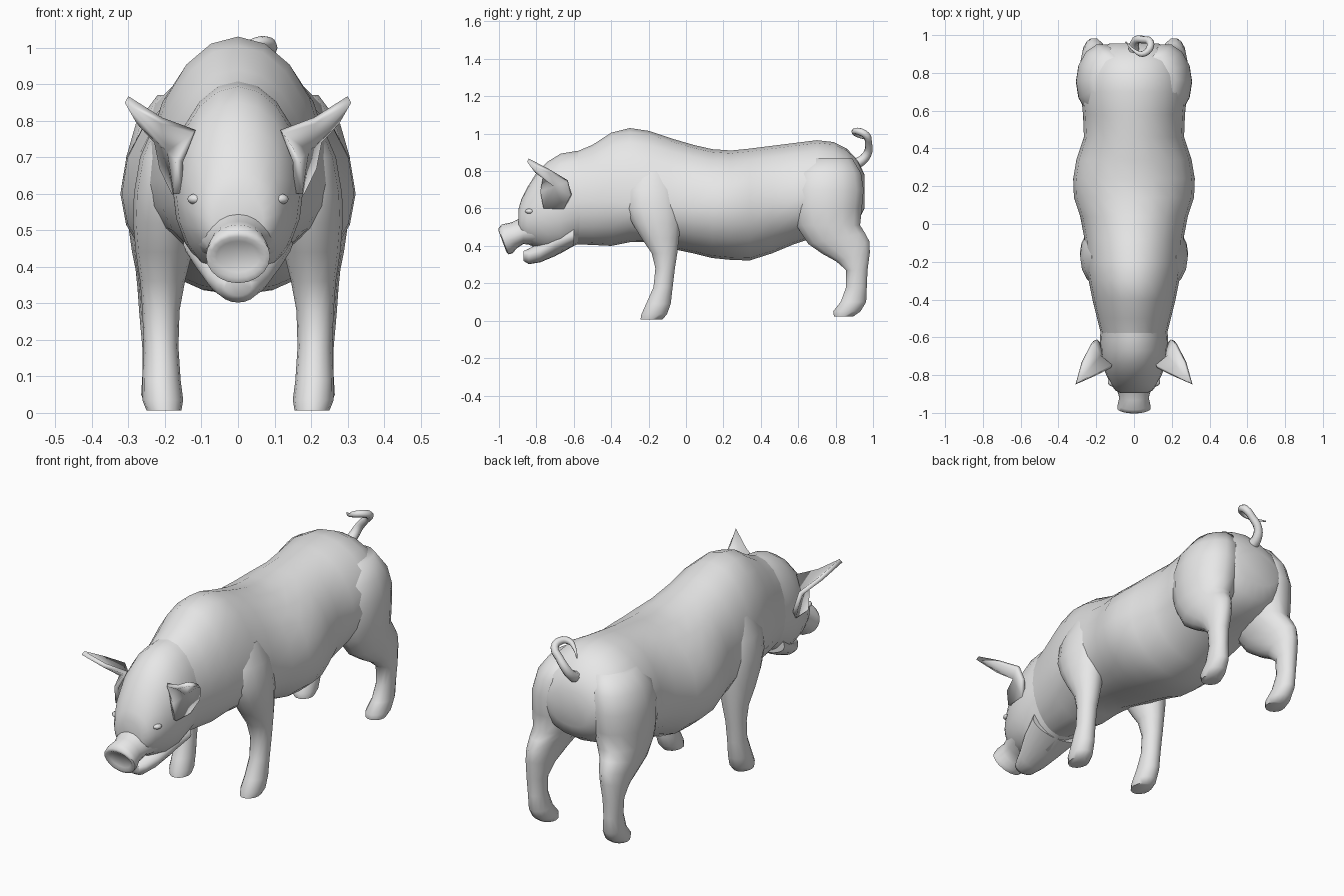
import bpy, bmesh
from math import sin, cos, pi, radians
from mathutils import Vector

cube = bpy.data.objects.get("Cube")
if cube:
    bpy.data.objects.remove(cube, do_unlink=True)

skin = bpy.data.materials.new("pale grey skin")
skin.use_nodes = True
GREY = (0.8, 0.8, 0.8, 1)
skin.diffuse_color = GREY
skin.node_tree.nodes["Principled BSDF"].inputs["Base Color"].default_value = GREY


def add_object(name, bm, angle=60):
    bmesh.ops.recalc_face_normals(bm, faces=bm.faces)
    mesh = bpy.data.meshes.new(name)
    bm.to_mesh(mesh)
    bm.free()
    mesh.materials.append(skin)
    obj = bpy.data.objects.new(name, mesh)
    bpy.context.collection.objects.link(obj)
    bpy.ops.object.select_all(action='DESELECT')
    obj.select_set(True)
    bpy.context.view_layer.objects.active = obj
    bpy.ops.object.shade_smooth_by_angle(angle=radians(angle))
    return obj


def loft(name, rings):
    """Skin a list of equal-length point rings and cap both ends."""
    bm = bmesh.new()
    loops = [[bm.verts.new(p) for p in ring] for ring in rings]
    n = len(loops[0])
    for a, b in zip(loops, loops[1:]):
        for i in range(n):
            j = (i + 1) % n
            bm.faces.new((a[i], a[j], b[j], b[i]))
    bm.faces.new(loops[0])
    bm.faces.new(loops[-1])
    return add_object(name, bm)


def body_ring(y, low, high, mid, width, lean=0, sides=20):
    """Upright egg-shaped section; lean tips it forward."""
    ring = []
    for i in range(sides):
        a = 2 * pi * i / sides
        dz = sin(a) * (high - mid if sin(a) > 0 else mid - low)
        ring.append(Vector((width * cos(a), y + lean * dz, mid + dz)))
    return ring


def leg_ring(side, z, front, back, inner, outer, tilt=0, sides=14):
    """Level oval section of a leg; tilt raises its back edge."""
    ring = []
    for i in range(sides):
        a = 2 * pi * i / sides
        x = (inner + outer) / 2 + (outer - inner) / 2 * cos(a)
        dy = (back - front) / 2 * sin(a)
        ring.append(Vector((side * x, (front + back) / 2 + dy, z + tilt * dy)))
    return ring


# Torso: y, underside, back line, widest height, half width
torso = [
    (-.62, .41, .89, .63, .165), (-.50, .405, .94, .64, .195),
    (-.40, .40, 1.005, .64, .22), (-.30, .42, 1.03, .63, .24),
    (-.20, .42, 1.015, .62, .255), (-.08, .385, .975, .61, .262),
    (.04, .36, .94, .60, .285), (.14, .335, .917, .60, .318),
    (.24, .325, .91, .60, .322), (.34, .322, .92, .60, .305),
    (.46, .36, .935, .62, .265), (.58, .41, .95, .64, .27),
    (.70, .45, .965, .67, .282), (.79, .47, .955, .68, .27),
    (.86, .49, .92, .69, .245), (.92, .53, .855, .69, .20),
    (.955, .60, .78, .69, .13),
]
loft("torso", [body_ring(*r) for r in torso])

# Head, snout and lower jaw
loft("head", [body_ring(*r) for r in [
    (-.48, .45, .92, .64, .17), (-.60, .40, .905, .62, .18),
    (-.67, .36, .893, .61, .178), (-.74, .37, .85, .59, .168),
    (-.80, .39, .79, .57, .147), (-.85, .41, .71, .55, .122),
    (-.88, .43, .65, .54, .10), (-.895, .46, .60, .53, .07)]])
loft("snout", [body_ring(*r) for r in [
    (-.78, .40, .62, .50, .13), (-.87, .41, .555, .47, .092),
    (-.92, .385, .525, .45, .078, -.2), (-.955, .36, .515, .435, .086, -.37),
    (-.978, .355, .495, .43, .088, -.37), (-.983, .37, .482, .428, .075, -.37),
    (-.972, .385, .47, .428, .06, -.37)]])
loft("lower_jaw", [body_ring(*r) for r in [
    (-.60, .40, .55, .46, .15), (-.70, .345, .48, .42, .12),
    (-.78, .312, .42, .37, .085), (-.84, .302, .385, .35, .06),
    (-.87, .32, .372, .35, .04)]])

# Legs: z, front, back, inner, outer, tilt
front_leg = [
    (.006, -.245, -.125, .155, .25), (.035, -.24, -.10, .15, .262),
    (.09, -.215, -.08, .157, .262), (.18, -.175, -.07, .163, .258),
    (.28, -.165, -.058, .16, .262), (.36, -.185, -.045, .145, .268),
    (.44, -.24, -.035, .125, .28), (.52, -.29, -.025, .11, .287),
    (.60, -.325, -.02, .10, .285), (.70, -.33, -.03, .08, .268),
    (.80, -.29, -.06, .06, .225)]
hind_leg = [
    (.022, .79, .895, .16, .255), (.05, .785, .935, .155, .265),
    (.10, .825, .965, .165, .262), (.18, .855, .968, .175, .262),
    (.27, .855, .972, .17, .27), (.34, .80, .985, .155, .275, .25),
    (.39, .725, .985, .14, .28, .25), (.44, .65, .96, .115, .29, .2),
    (.51, .585, .935, .07, .30), (.60, .56, .945, .04, .308),
    (.70, .555, .955, .03, .306), (.79, .575, .94, .03, .28),
    (.87, .64, .89, .03, .22)]
for side, label in ((1, "left"), (-1, "right")):
    loft(label + "_front_leg", [leg_ring(side, *r) for r in front_leg])
    loft(label + "_hind_leg", [leg_ring(side, *r) for r in hind_leg])

    # Ear: cupped fan of faces with thickness
    bm = bmesh.new()
    rim = [(.12, -.755, .77), (.21, -.80, .80), (.305, -.845, .858),
           (.27, -.73, .80), (.22, -.635, .745), (.205, -.615, .67),
           (.17, -.65, .60), (.165, -.76, .60), (.16, -.775, .69)]
    points = [bm.verts.new((side * x, y, z)) for x, y, z in rim]
    hollow = bm.verts.new((side * .185, -.70, .72))
    for i in range(len(points)):
        bm.faces.new((points[i - 1], points[i], hollow))
    ear = add_object(label + "_ear", bm, 80)
    thick = ear.modifiers.new("thickness", 'SOLIDIFY')
    thick.thickness = .022
    thick.offset = 0

    # Eyelid: small flattened bump
    bm = bmesh.new()
    bmesh.ops.create_uvsphere(bm, u_segments=10, v_segments=6, radius=.025)
    for v in bm.verts:
        v.co.z *= .6
        v.co += Vector((side * .115, -.835, .585))
    add_object(label + "_eyelid", bm)

# Tail: tapered curl
path = [(0, .90, .835, .03), (.0, .945, .86, .026), (.015, .975, .905, .022),
        (.05, .975, .95, .02), (.085, .965, .99, .02), (.08, .925, 1.012, .019),
        (.045, .90, 1.01, .016), (.005, .915, .99, .009), (-.045, .965, .97, .003)]
curve = bpy.data.curves.new("tail", 'CURVE')
curve.dimensions = '3D'
curve.bevel_depth = 1
curve.bevel_resolution = 2
curve.resolution_u = 3
curve.use_fill_caps = True
spline = curve.splines.new('BEZIER')
spline.bezier_points.add(len(path) - 1)
for point, (x, y, z, radius) in zip(spline.bezier_points, path):
    point.co = (x, y, z)
    point.radius = radius
    point.handle_left_type = point.handle_right_type = 'AUTO'
curve.materials.append(skin)
bpy.context.collection.objects.link(bpy.data.objects.new("tail", curve))
